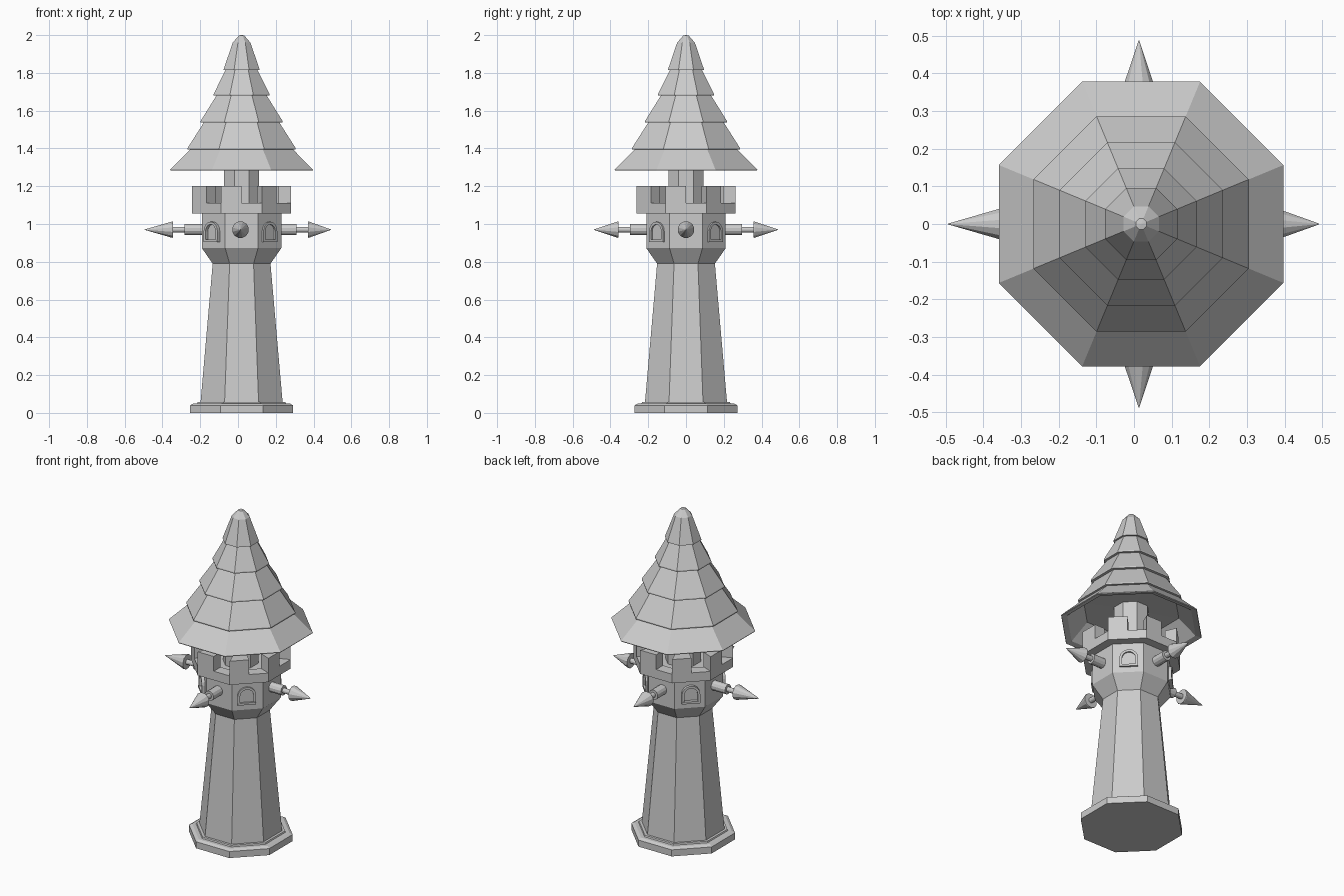
import bpy, bmesh
from math import pi, cos, sin
from mathutils import Matrix, Vector

if "Cube" in bpy.data.objects:
    bpy.data.objects.remove(bpy.data.objects["Cube"])

CX = 0.019   # tower axis
SX = 0.013   # axis of the spikes and windows


def finish(name, bm, matrix=Matrix()):
    bmesh.ops.remove_doubles(bm, verts=bm.verts, dist=1e-5)
    bmesh.ops.recalc_face_normals(bm, faces=bm.faces)
    bm.transform(matrix)
    mesh = bpy.data.meshes.new(name)
    bm.to_mesh(mesh)
    bm.free()
    ob = bpy.data.objects.new(name, mesh)
    bpy.context.collection.objects.link(ob)
    return ob


def lathe(name, profile, sides, matrix, close=False):
    """Revolve (apothem, height) points into a faceted solid, flats on the axes."""
    bm = bmesh.new()
    rings = []
    for r, z in profile:
        R = r / cos(pi / sides)
        rings.append([bm.verts.new((R * cos(2 * pi * (i + .5) / sides),
                                    R * sin(2 * pi * (i + .5) / sides), z))
                      for i in range(sides)])
    pairs = list(zip(rings, rings[1:]))
    if close:
        pairs.append((rings[-1], rings[0]))
    for a, b in pairs:
        for i in range(sides):
            j = (i + 1) % sides
            bm.faces.new((a[i], a[j], b[j], b[i]))
    if not close:
        bm.faces.new(rings[0])
        bm.faces.new(rings[-1])
    return finish(name, bm, matrix)


def prism(name, outlines, matrix):
    """Solid between two matching loops of points."""
    bm = bmesh.new()
    a, b = [[bm.verts.new(p) for p in o] for o in outlines]
    bm.faces.new(a)
    bm.faces.new(b)
    n = len(a)
    for i in range(n):
        j = (i + 1) % n
        bm.faces.new((a[i], a[j], b[j], b[i]))
    return finish(name, bm, matrix)


axis = Matrix.Translation((CX, 0, 0))

# Tower: plinth, tapered shaft, flared head and parapet
lathe("tower", [(.272, 0), (.272, .04), (.255, .05), (.235, .05), (.232, .058), (.217, .058),
                (.153, .79), (.21, .872), (.21, 1.055), (.262, 1.055), (.262, 1.11),
                (.195, 1.11), (.195, 1.07), (.05, 1.07)], 8, axis)

# Merlons: one on the left half of every parapet side
t = .41421
for k in range(8):
    quad = [(.262, -.262 * t), (.262, 0), (.195, 0), (.195, -.195 * t)]
    prism("merlon", [[(x, y, z) for x, y in quad] for z in (1.105, 1.2)],
          axis @ Matrix.Rotation(k * pi / 4, 4, 'Z'))

# Pillar holding the roof
lathe("roof_pillar", [(.093, 1.06), (.093, 1.42)], 8, axis)

# Tiered roof with a recessed underside
lathe("roof", [(.09, 1.39), (.255, 1.385), (.345, 1.29), (.376, 1.283), (.378, 1.287),
               (.272, 1.395), (.286, 1.395), (.286, 1.402),
               (.2, 1.537), (.217, 1.537), (.217, 1.545),
               (.133, 1.68), (.148, 1.68), (.148, 1.688),
               (.085, 1.815), (.096, 1.815), (.094, 1.822),
               (.047, 1.96), (.014, 1.998), (.002, 2.0)], 8, axis)

# Spikes on the four main sides: socket, rod and cone
for k, tip in enumerate((.479, .487, .507, .487)):
    m = (Matrix.Translation((SX, 0, .97)) @ Matrix.Rotation(k * pi / 2, 4, 'Z')
         @ Matrix.Rotation(pi / 2, 4, 'Y'))
    lathe("spike_socket", [(.029, .18), (.029, .297)], 12, m)
    lathe("spike_rod", [(.015, .28), (.015, .37)], 12, m)
    lathe("spike_cone", [(.042, .357), (.043, .362), (.001, tip)], 12, m)


# Arched window frames with sills on the four diagonal sides
def arch(w, bottom, spring):
    pts = [(-w, bottom)]
    pts += [(-w * cos(pi * i / 8), spring + w * sin(pi * i / 8)) for i in range(9)]
    return pts + [(w, bottom)]


for k in range(4):
    m = Matrix.Translation((SX, 0, 0)) @ Matrix.Rotation(pi / 4 + k * pi / 2, 4, 'Z')
    out, inn = arch(.052, .912, .96), arch(.038, .912, .96)
    outline = out + inn[::-1]
    bm = bmesh.new()
    for i in range(len(out) - 1):
        quad = (out[i], out[i + 1], inn[i + 1], inn[i])
        if i == len(out) - 1:
            continue
        bm.faces.new([bm.verts.new((.2, y, z)) for y, z in quad])
    bmesh.ops.remove_doubles(bm, verts=bm.verts, dist=1e-5)
    ext = bmesh.ops.extrude_face_region(bm, geom=bm.faces[:], use_keep_orig=True)
    bmesh.ops.translate(bm, vec=Vector((.024, 0, 0)),
                        verts=[v for v in ext["geom"] if isinstance(v, bmesh.types.BMVert)])
    finish("window_frame", bm, m)
    sill = [(-.052, .905), (.052, .905), (.052, .918), (-.052, .918)]
    prism("window_sill", [[(x, y, z) for y, z in sill] for x in (.2, .226)], m)
